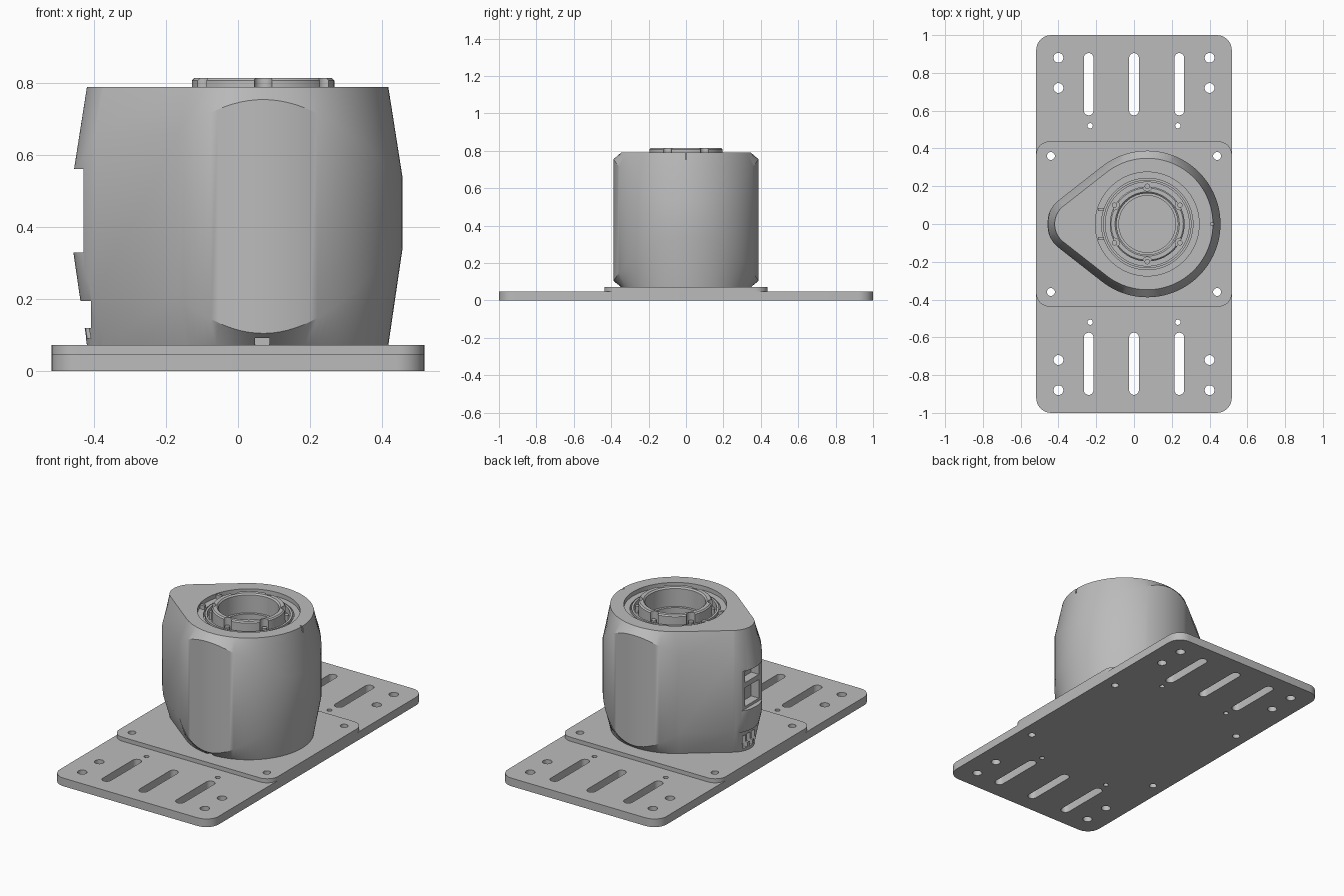
import bpy, bmesh
from math import sin, cos, pi, radians, acos

if "Cube" in bpy.data.objects:
    bpy.data.objects.remove(bpy.data.objects["Cube"], do_unlink=True)

grey = bpy.data.materials.new("plain grey")
grey.use_nodes = True
grey.diffuse_color = (0.5, 0.5, 0.5, 1)
grey.node_tree.nodes["Principled BSDF"].inputs["Base Color"].default_value = (0.5, 0.5, 0.5, 1)

CX = 0.07      # axis of the round opening
TOP = 0.79     # top of the housing
DECK = 0.072   # top of the mounting plates


def arc(x, y, r, a0, a1, n):
    return [(x + r * cos(a0 + (a1 - a0) * i / n), y + r * sin(a0 + (a1 - a0) * i / n))
            for i in range(n + 1)]


def circle(x, y, r, n=24):
    return arc(x, y, r, 0, 2 * pi, n)[:-1]


def rect(x0, x1, y0, y1):
    return [(x0, y0), (x1, y0), (x1, y1), (x0, y1)]


def rounded(hx, hy, r):
    pts = []
    for k, (sx, sy) in enumerate([(1, 1), (-1, 1), (-1, -1), (1, -1)]):
        pts += arc(sx * (hx - r), sy * (hy - r), r, k * pi / 2, (k + 1) * pi / 2, 8)
    return pts


def slot(x, y0, y1, r):
    return arc(x, y1 - r, r, 0, pi, 10) + arc(x, y0 + r, r, pi, 2 * pi, 10)


def make(name, bm):
    bmesh.ops.recalc_face_normals(bm, faces=bm.faces)
    me = bpy.data.meshes.new(name)
    bm.to_mesh(me)
    bm.free()
    me.materials.append(grey)
    ob = bpy.data.objects.new(name, me)
    bpy.context.collection.objects.link(ob)
    return ob


def loft(bm, rings, cap=True, loop=False):
    vs = [[bm.verts.new(p) for p in ring] for ring in rings]
    n = len(vs[0])
    for a, b in zip(vs, vs[1:] + (vs[:1] if loop else [])):
        for i in range(n):
            bm.faces.new((a[i], a[(i + 1) % n], b[(i + 1) % n], b[i]))
    if cap:
        bm.faces.new(vs[0][::-1])
        bm.faces.new(vs[-1])


def prisms(name, outlines, z0, z1):
    bm = bmesh.new()
    for pts in outlines:
        loft(bm, [[(x, y, z) for x, y in pts] for z in (z0, z1)])
    return make(name, bm)


def lathe(name, profile, n=72):
    bm = bmesh.new()
    loft(bm, [[(x, y, z) for x, y in circle(CX, 0, r, n)] for r, z in profile], False, True)
    return make(name, bm)


def activate(ob):
    bpy.ops.object.select_all(action='DESELECT')
    ob.select_set(True)
    bpy.context.view_layer.objects.active = ob


def cut(ob, outlines, z0, z1):
    cutter = prisms("cutter", outlines, z0, z1)
    cutter.hide_render = True
    mod = ob.modifiers.new("cut", 'BOOLEAN')
    mod.operation, mod.solver, mod.object = 'DIFFERENCE', 'EXACT', cutter
    activate(ob)
    bpy.ops.object.modifier_apply(modifier=mod.name)
    bpy.data.objects.remove(cutter, do_unlink=True)


def smooth(ob):
    activate(ob)
    bpy.ops.object.shade_smooth_by_angle(angle=radians(30))


# Mounting plates with bolt holes and slots
SIGNS = [(sx, sy) for sx in (-1, 1) for sy in (-1, 1)]
corner_holes = [circle(sx * 0.44, sy * 0.36, 0.021) for sx, sy in SIGNS]
holes = list(corner_holes)
for sx, sy in SIGNS:
    holes += [circle(sx * 0.4, sy * 0.88, 0.026), circle(sx * 0.4, sy * 0.72, 0.026),
              circle(sx * 0.232, sy * 0.52, 0.014, 16)]
for x in (-0.24, 0, 0.24):
    holes += [slot(x, 0.575, 0.905, 0.026), slot(x, -0.905, -0.575, 0.026)]
base_plate = prisms("base_plate", [rounded(0.518, 1, 0.08)], 0, 0.048)
cut(base_plate, holes, -0.1, 0.2)
upper_plate = prisms("upper_plate", [rounded(0.518, 0.437, 0.07)], 0.048, DECK)
cut(upper_plate, corner_holes, -0.1, 0.2)

# Teardrop housing: large round, small round, chamfer height varying with direction
R, NX, r = 0.388, -0.3, 0.16
t = pi - acos((R - r) / (CX - NX))
spots = [(CX, R, -t + 2 * t * i / 80) for i in range(81)]
spots += [(NX, r, t + 2 * (pi - t) * i / 28) for i in range(29)]


def ring(inset, height):
    return [(c + (q - inset) * cos(a), (q - inset) * sin(a), height(abs(sin(a)) ** 2.4))
            for c, q, a in spots]


bm = bmesh.new()
loft(bm, [ring(0.04, lambda k: DECK), ring(0, lambda k: 0.345 - 0.24 * k),
          ring(0, lambda k: 0.535 + 0.22 * k), ring(0.04, lambda k: TOP)])
housing = make("housing", bm)

# Stepped round opening
for rad, floor in ((0.275, 0.765), (0.242, 0.735), (0.165, 0.3)):
    cut(housing, [circle(CX, 0, rad, 72)], floor, 0.9)
# Connector panel and windows on the narrow end
cut(housing, [rect(-0.6, -0.43, -0.1, 0.1)], 0.33, 0.562)
cut(housing, [rect(-0.6, -0.38, -0.065, 0.065)], 0.345, 0.455)
cut(housing, [rect(-0.6, -0.38, -0.065, 0.065)], 0.485, 0.55)
cut(housing, [rect(-0.6, -0.408, -0.1, 0.1)], 0.12, 0.195)
cut(housing, [rect(-0.6, -0.37, y - 0.014, y + 0.014) for y in (-0.043, 0, 0.043)], 0.09, 0.16)
# Alignment slit and bottom notch
cut(housing, [rect(0.405, 0.6, -0.004, 0.004)], 0.755, 0.9)
cut(housing, [rect(0.047, 0.087, -0.5, -0.335)], 0.05, 0.092)

# Collar with scalloped screw pockets, thin guide ring and inner ledge
collar = lathe("collar", [(0.162, 0.72), (0.198, 0.72), (0.198, 0.808), (0.191, 0.815),
                          (0.17, 0.815), (0.162, 0.807)])
screws = [(CX + 0.2 * cos(a), 0.2 * sin(a)) for a in [pi / 6 + k * pi / 3 for k in range(6)]]
cut(collar, [circle(x, y, 0.025) for x, y in screws], 0.75, 0.9)
guide_ring = lathe("guide_ring", [(0.222, 0.73), (0.234, 0.73), (0.234, 0.77), (0.222, 0.77)])
inner_ledge = lathe("inner_ledge", [(0.15, 0.66), (0.168, 0.66), (0.168, 0.7), (0.15, 0.7)])
screw_heads = prisms("screw_heads", [circle(x, y, 0.014, 16) for x, y in screws], 0.73, 0.775)

# Two locating tabs beside the opening
tabs = prisms("locating_tabs", [rect(-0.19, -0.16, 0.068, 0.085),
                                rect(-0.19, -0.16, -0.085, -0.068)], 0.74, 0.788)

for ob in (base_plate, upper_plate, housing, collar, guide_ring, inner_ledge, screw_heads, tabs):
    smooth(ob)
